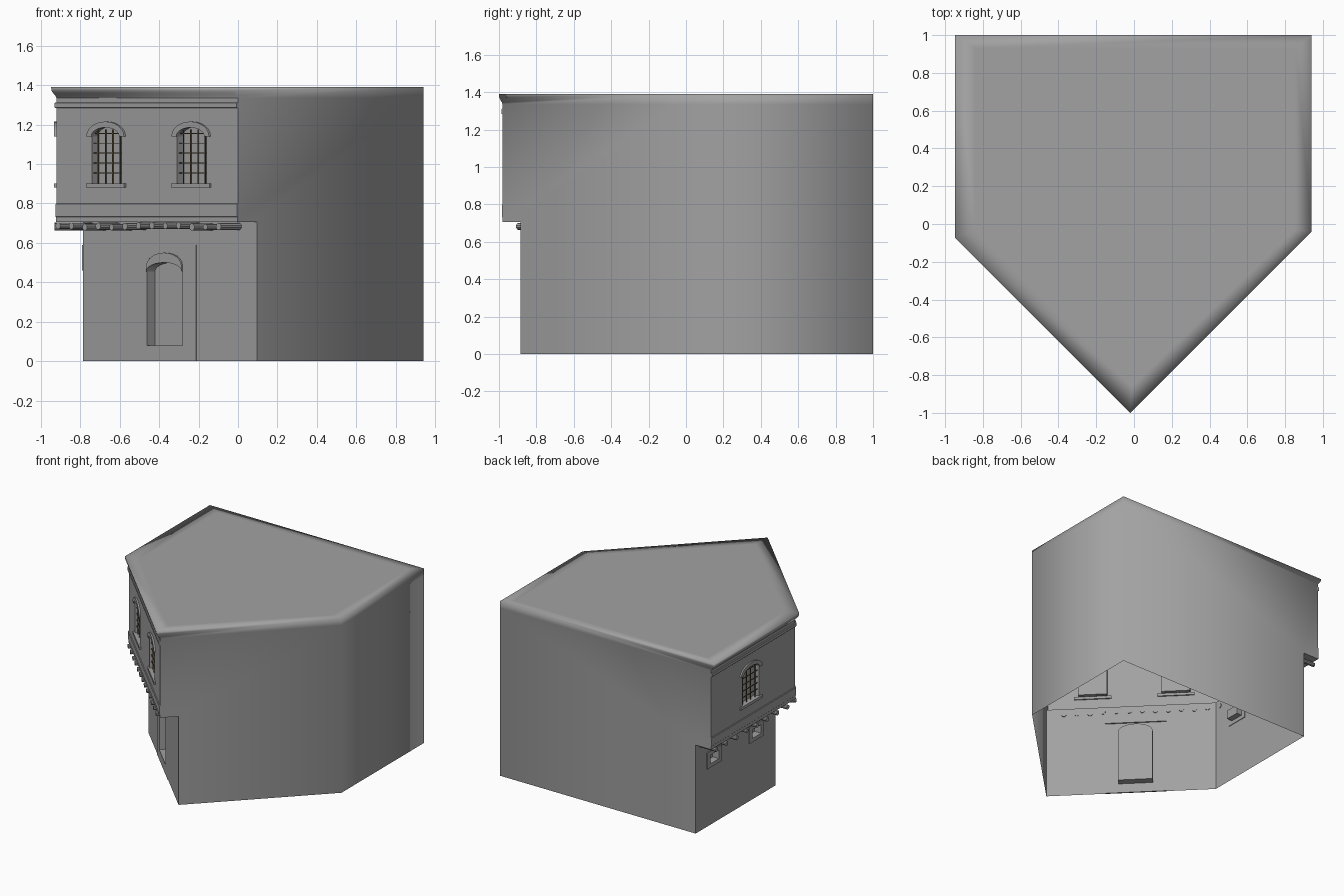
import bpy, bmesh, random
from math import sin, cos, pi, sqrt
from mathutils import Matrix, Vector

if "Cube" in bpy.data.objects:
    bpy.data.objects.remove(bpy.data.objects["Cube"])

random.seed(3)
S = sqrt(0.5)
TOP, EAVE, FLOOR, INSET = 1.39, 1.335, 0.73, -0.135
# path of the two decorated walls: (point, mitred outward direction)
PATH = [((-0.92, 1.0), (-1, 0)), ((-0.92, -0.06), (-1, -0.4142)), ((0.0, -0.98), (-S, -S))]

stone = bpy.data.materials.new("stone")
stone.diffuse_color = (0.36, 0.36, 0.36, 1)
stone.use_nodes = True
stone.node_tree.nodes["Principled BSDF"].inputs["Base Color"].default_value = stone.diffuse_color
iron = bpy.data.materials.new("iron")
iron.diffuse_color = (0.14, 0.10, 0.05, 1)
iron.use_nodes = True
iron.node_tree.nodes["Principled BSDF"].inputs["Base Color"].default_value = iron.diffuse_color


def at(i, d, z):
    (x, y), (nx, ny) = PATH[i]
    return Vector((x + nx * d, y + ny * d, z))


def frame(i, d):
    # wall space: x along the wall, -y outward, z up; i = 0 side wall, 1 front wall
    t, inn = (Vector((0, -1, 0)), Vector((1, 0, 0))) if i == 0 else (Vector((S, -S, 0)), Vector((S, S, 0)))
    m = Matrix((t, inn, Vector((0, 0, 1)))).transposed().to_4x4()
    m.translation = at(i, d, 0)
    return m


def finish(name, bm, m=None, smooth=False, mat=stone):
    if m:
        bm.transform(m)
    me = bpy.data.meshes.new(name)
    bm.to_mesh(me)
    bm.free()
    ob = bpy.data.objects.new(name, me)
    bpy.context.collection.objects.link(ob)
    me.materials.append(mat)
    if smooth:
        bpy.ops.object.select_all(action='DESELECT')
        ob.select_set(True)
        bpy.context.view_layer.objects.active = ob
        bpy.ops.object.shade_smooth_by_angle()
    return ob


def rect(c, h, z0, z1):
    return [(c - h, z0), (c + h, z0), (c + h, z1), (c - h, z1)]


def arc(c, h, zs, zt, n=12):
    return [(c + h * cos(pi * k / n), zs + (zt - zs) * sin(pi * k / n)) for k in range(n + 1)]


def opening(c, h, z0, zs, zt):
    return [(c - h, z0), (c + h, z0)] + arc(c, h, zs, zt)


def ring(bm, pts, y):
    return [bm.verts.new((u, y, z)) for u, z in pts]


def bridge(bm, a, b, closed=True):
    for k in range(len(a) if closed else len(a) - 1):
        j = (k + 1) % len(a)
        bm.faces.new((a[k], a[j], b[j], b[k]))


def wall(name, m, outline, holes=(), depth=0.05, rim=0):
    # flat wall with recessed openings
    bm = bmesh.new()
    loops = [ring(bm, p, 0) for p in [outline, *holes]]
    edges = [bm.edges.new((l[k - 1], l[k])) for l in loops for k in range(len(l))]
    bmesh.ops.triangle_fill(bm, edges=edges, use_beauty=True, normal=(0, -1, 0))
    for l, p in zip(loops[1:], holes):
        back = ring(bm, p, depth)
        bridge(bm, l, back)
        bm.faces.new(back)
    if rim:
        bridge(bm, loops[0], ring(bm, outline, rim))
    bmesh.ops.recalc_face_normals(bm, faces=bm.faces)
    f = next(f for f in bm.faces if all(abs(v.co.y) < 1e-6 for v in f.verts))
    if f.normal.y > 0:
        bmesh.ops.reverse_faces(bm, faces=bm.faces)
    return finish(name, bm, m)


def prism(name, m, pts, y0, y1, smooth=False):
    bm = bmesh.new()
    a, b = ring(bm, pts, y0), ring(bm, pts, y1)
    bridge(bm, a, b)
    bm.faces.new(a)
    bm.faces.new(b)
    bmesh.ops.recalc_face_normals(bm, faces=bm.faces)
    return finish(name, bm, m, smooth)


def sweep(name, profile):
    # profile (outward, z) carried round both decorated walls
    bm = bmesh.new()
    rows = [[bm.verts.new(at(i, d, z)) for d, z in profile] for i in range(3)]
    for a, b in zip(rows, rows[1:]):
        bridge(bm, a, b)
    bm.faces.new(rows[0])
    bm.faces.new(rows[-1])
    bmesh.ops.recalc_face_normals(bm, faces=bm.faces)
    return finish(name, bm)


def band(z0, z1, out, b=0.004):
    return [(-0.01, z0), (out - b, z0), (out, z0 + b), (out, z1 - b), (out - b, z1), (-0.01, z1)]


# soft-edged shell: plain walls, cornice and roof border
CORNICE = [(0, EAVE), (0.006, 1.345), (0.018, 1.36), (0.026, 1.372), (0.028, TOP)]
LOWER = [(INSET, 0), (INSET, FLOOR), (0, FLOOR), (0, EAVE)]
RX, RY = 0.94, -0.04
ROOF = [(-.84, .93), (-.84, -.03), (-.01, -.86), (.855, -.03), (.855, .93)]
bm = bmesh.new()


def face(*pts):
    bm.faces.new([bm.verts.new(p) for p in pts])


for i, y in ((0, 1), (2, RY)):
    face((RX, y, 0), *[at(i, d, z) for d, z in LOWER], (RX, y, EAVE))
    face((RX, y, EAVE), *[at(i, d, z) for d, z in CORNICE], (RX, y, TOP))
for z0, z1 in ((0, EAVE), (EAVE, TOP)):
    face((RX, RY, z0), (RX, 1, z0), (RX, 1, z1), (RX, RY, z1))
for i in (0, 1):
    for (d0, z0), (d1, z1) in zip(CORNICE, CORNICE[1:]):
        face(at(i, d0, z0), at(i + 1, d0, z0), at(i + 1, d1, z1), at(i, d1, z1))
edge = [at(i, .028, TOP) for i in range(3)] + [Vector((RX, RY, TOP)), Vector((RX, 1, TOP))]
roof = [Vector((x, y, TOP)) for x, y in ROOF]
for k in range(5):
    face(edge[k - 1], edge[k], roof[k], roof[k - 1])
bmesh.ops.remove_doubles(bm, verts=bm.verts, dist=1e-4)
bmesh.ops.recalc_face_normals(bm, faces=bm.faces)
if max(bm.faces, key=lambda f: abs(f.normal.z)).normal.z < 0:
    bmesh.ops.reverse_faces(bm, faces=bm.faces)
for f in bm.faces:
    f.smooth = True
finish("outer_shell", bm)
bm = bmesh.new()
face(*roof)
finish("roof", bm)

# mouldings and overhang
sweep("upper_moulding", band(1.283, 1.312, 0.010))
sweep("floor_band", band(FLOOR, 0.80, 0.006))
sweep("overhang_boards", [(INSET, 0.705), (0.002, 0.705), (0.002, FLOOR), (INSET, FLOOR)])

# decorated walls with openings
up, low = [frame(i, 0) for i in (0, 1)], [frame(i, INSET) for i in (0, 1)]
WIN = [[0.5], [0.36, 0.97]]
for i, (name, length) in enumerate([("upper_side_wall", 1.06), ("upper_front_wall", 1.301)]):
    wall(name, up[i], [(0, FLOOR), (length, FLOOR), (length, EAVE), (0, EAVE)],
         [opening(c, 0.105, 0.90, 1.14, 1.19) for c in WIN[i]], 0.04)
SMALL = [0.23, 0.76]
wall("lower_side_wall", low[0], [(0, 0), (1.004, 0), (1.004, FLOOR), (0, FLOOR)],
     [rect(c, 0.055, 0.49, 0.56) for c in SMALL], 0.05)
D, W = 0.587, 0.226
wall("lower_front_wall", low[1], [(0, 0), (D - W, 0), (D - W, .59), (D + W, .59), (D + W, 0),
                                  (1.245, 0), (1.245, FLOOR), (0, FLOOR)])

# doorway
door = low[1] @ Matrix.Translation((0, -0.003, 0))
wall("door_surround", door, rect(D, W, 0, .59), [opening(D, .127, .08, .49, .55)], 0.058, rim=0.01)
prism("door_arch", door, arc(D, .127, .48, .55) + arc(D, .127, .455, .50)[::-1], -0.006, 0.057, True)

# small window surrounds
for c in SMALL:
    for n, p in [("lintel", rect(c, .09, .56, .59)), ("sill", rect(c, .09, .46, .49)),
                 ("jamb_a", rect(c - .0725, .0175, .49, .56)), ("jamb_b", rect(c + .0725, .0175, .49, .56))]:
        prism("small_window_" + n, low[0], p, -0.007, 0.005)

# barred windows: hood, sill and iron grid
for i in (0, 1):
    for c in WIN[i]:
        hood = arc(c, .135, 1.14, 1.215) + arc(c, .10, 1.14, 1.185)[::-1]
        prism("window_hood", up[i], hood, -0.012, 0.01, True)
        prism("window_sill", up[i], rect(c, .137, .88, .902), -0.012, 0.01)
        bm = bmesh.new()
        bars = [((c + k * .052 - .078, .018, 1.035), (.005, .005, .28)) for k in range(4)]
        bars += [((c, .014, .955 + k * .05), (.21, .005, .005)) for k in range(5)]
        for p, s in bars:
            bmesh.ops.create_cube(bm, size=1, matrix=Matrix.Translation(p) @ Matrix.Diagonal((*s, 1)))
        finish("window_bars", bm, up[i], mat=iron)

# log ends under the overhang
for i, (n, first, step) in enumerate([(8, 0.06, 0.128), (13, 0.02, 0.096)]):
    bm = bmesh.new()
    for k in range(n):
        r = random.uniform(0.015, 0.019)
        m = Matrix.Translation((first + k * step, 0.065, 0.685 + random.uniform(-.006, .003))) \
            @ Matrix.Rotation(pi / 2, 4, 'X')
        bmesh.ops.create_cone(bm, cap_ends=True, segments=10, radius1=r, radius2=r, depth=0.15, matrix=m)
    finish("log_ends", bm, up[i], True)
